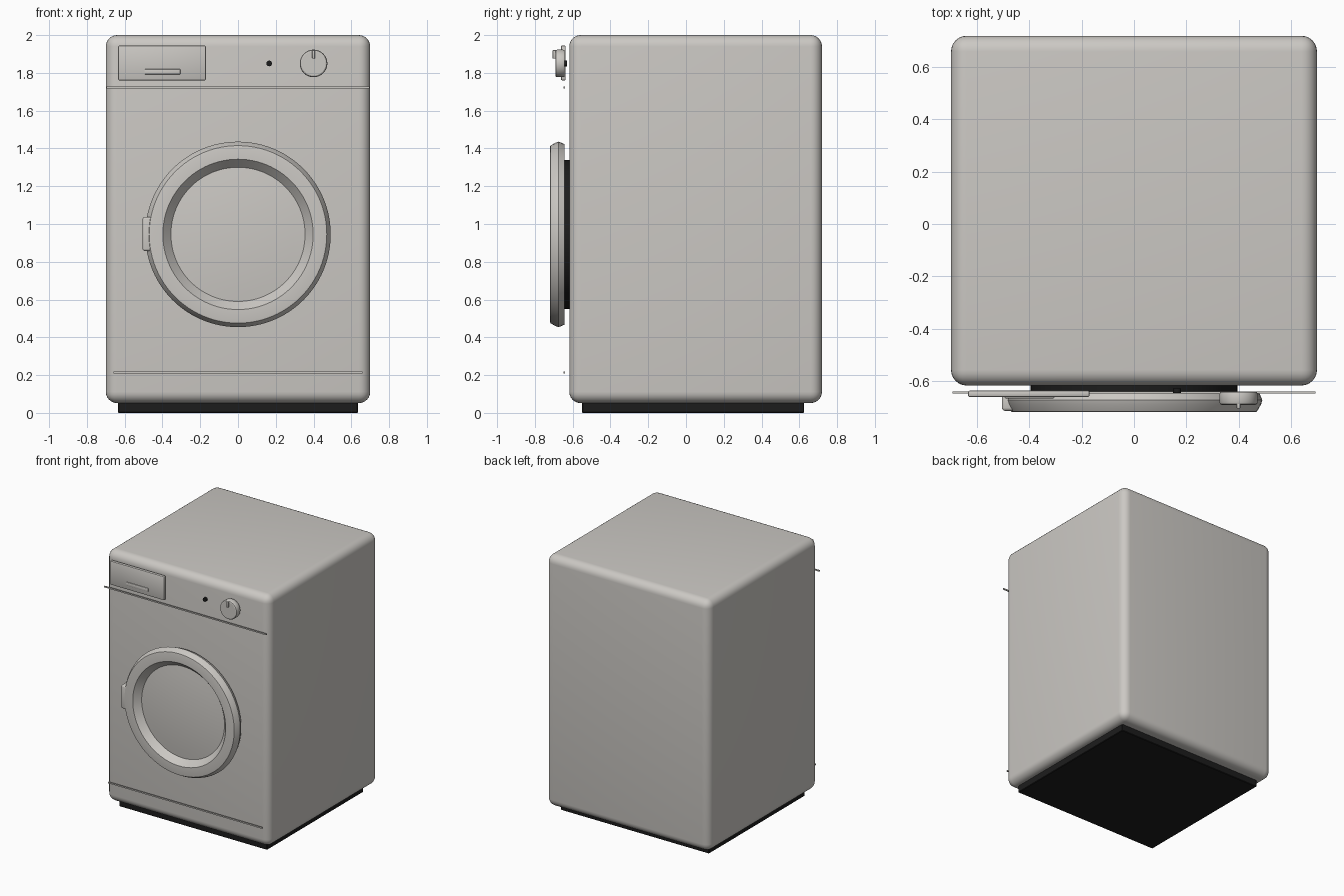
import bpy, bmesh, math
from mathutils import Matrix, Vector

cube = bpy.data.objects.get("Cube")
if cube:
    bpy.data.objects.remove(cube, do_unlink=True)


def material(name, rgb):
    m = bpy.data.materials.new(name)
    m.use_nodes = True
    m.diffuse_color = (*rgb, 1)
    m.node_tree.nodes["Principled BSDF"].inputs["Base Color"].default_value = (*rgb, 1)
    return m


ENAMEL = material("warm grey enamel", (0.60, 0.58, 0.55))
BLACK = material("black rubber", (0.012, 0.012, 0.012))


def finish(name, bm, mat, smooth_angle=35):
    bmesh.ops.recalc_face_normals(bm, faces=bm.faces)
    mesh = bpy.data.meshes.new(name)
    bm.to_mesh(mesh)
    bm.free()
    mesh.materials.append(mat)
    ob = bpy.data.objects.new(name, mesh)
    bpy.context.collection.objects.link(ob)
    bpy.ops.object.select_all(action="DESELECT")
    ob.select_set(True)
    bpy.context.view_layer.objects.active = ob
    bpy.ops.object.shade_smooth_by_angle(angle=math.radians(smooth_angle))
    return ob


def box(name, low, high, mat, bevel=0, segments=3):
    low, high = Vector(low), Vector(high)
    bm = bmesh.new()
    bmesh.ops.create_cube(bm, size=1)
    bmesh.ops.scale(bm, vec=high - low, verts=bm.verts)
    bmesh.ops.translate(bm, vec=(low + high) / 2, verts=bm.verts)
    if bevel:
        bmesh.ops.bevel(bm, geom=bm.edges[:], offset=bevel, segments=segments,
                        profile=0.5, affect="EDGES")
    return finish(name, bm, mat)


def lathe(name, profile, x, z, mat, steps=96):
    """Spin (radius, y) points around a front-to-back axis through x, z."""
    bm = bmesh.new()
    verts = [bm.verts.new((x + r, y, z)) for r, y in profile]
    edges = [bm.edges.new(pair) for pair in zip(verts, verts[1:])]
    bmesh.ops.spin(bm, geom=verts + edges, cent=(x, 0, z), axis=(0, 1, 0),
                   angle=math.tau, steps=steps, use_duplicate=False)
    bmesh.ops.remove_doubles(bm, verts=bm.verts, dist=0.0001)
    return finish(name, bm, mat, 25)


# Cabinet and plinth
box("cabinet", (-0.7, -0.618, 0.052), (0.7, 0.72, 2.0), ENAMEL, 0.06, 6)
box("plinth", (-0.635, -0.55, 0), (0.635, 0.625, 0.08), BLACK, 0.004, 1)

# Door: rubber seal, ring with recessed rim, domed window, grip
DOOR_Z = 0.945
lathe("door_seal", [(0, -0.645), (0.395, -0.645), (0.395, -0.61)], 0, DOOR_Z, BLACK)
lathe("door_ring", [(0.35, -0.645), (0.478, -0.643), (0.491, -0.674),
                    (0.486, -0.69), (0.470, -0.718), (0.46, -0.72),
                    (0.398, -0.72), (0.355, -0.672), (0.35, -0.645)], 0, DOOR_Z, ENAMEL)
dome = [(0.357 * t / 6, -0.672 - 0.02 * (1 - (t / 6) ** 2)) for t in range(7)]
lathe("door_window", dome, 0, DOOR_Z, ENAMEL)
box("door_grip", (-0.505, -0.715, 0.857), (-0.45, -0.65, 1.038), ENAMEL, 0.012, 3)

# Detergent drawer and its handle
box("detergent_drawer", (-0.635, -0.662, 1.76), (-0.17, -0.637, 1.945), ENAMEL, 0.007, 2)
box("drawer_handle", (-0.495, -0.667, 1.792), (-0.305, -0.655, 1.82), ENAMEL, 0.004, 2)

# Programme knob with pointer, and indicator lamp
lathe("programme_knob", [(0, -0.692), (0.064, -0.692), (0.07, -0.689), (0.073, -0.682),
                         (0.073, -0.652), (0.07, -0.643), (0, -0.643)],
      0.4, 1.85, ENAMEL, 48)
box("knob_pointer", (0.393, -0.706, 1.875), (0.407, -0.685, 1.92), ENAMEL, 0.003, 2)
lathe("indicator_lamp", [(0, -0.646), (0.015, -0.646), (0.015, -0.63), (0, -0.63)],
      0.165, 1.85, BLACK, 24)

# Thin trim rails above and below the door
for name, half, z in (("upper_trim", 0.695, 1.723), ("lower_trim", 0.66, 0.214)):
    box(name, (-half, -0.648, z - 0.005), (half, -0.64, z + 0.005), ENAMEL)
